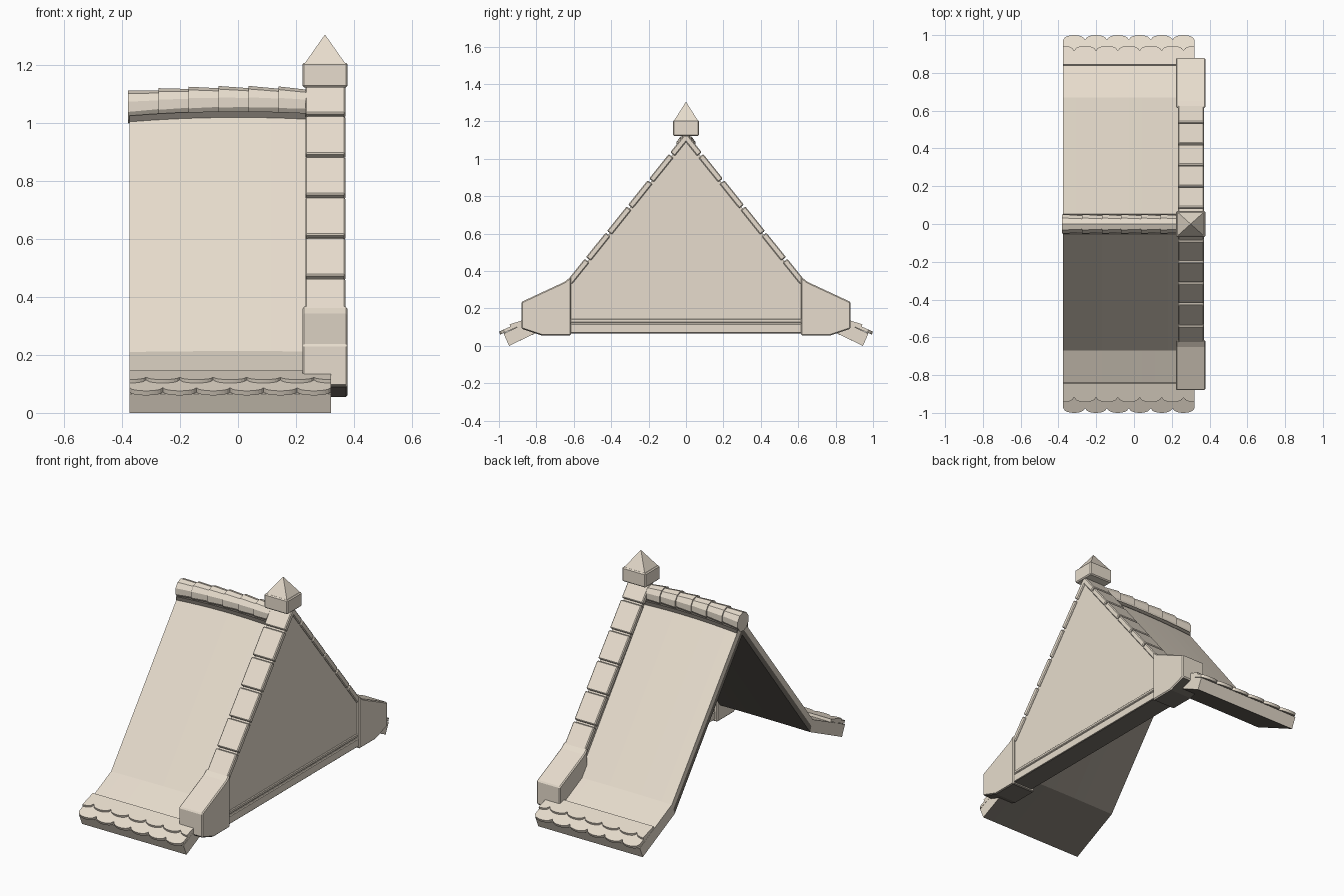
import bpy, bmesh, math
from mathutils import Matrix, Vector

if "Cube" in bpy.data.objects:
    bpy.data.objects.remove(bpy.data.objects["Cube"])


def material(name, colour):
    mat = bpy.data.materials.new(name)
    mat.diffuse_color = (*colour, 1)
    mat.use_nodes = True
    mat.node_tree.nodes["Principled BSDF"].inputs["Base Color"].default_value = mat.diffuse_color
    return mat


stone = material("warm_stone", (0.80, 0.72, 0.61))
dark = material("dark_underside", (0.19, 0.17, 0.145))


def finish(name, bm, bevel=0, mats=(stone,), under=False):
    """Make the object; with under=True downward faces take the second colour."""
    bmesh.ops.recalc_face_normals(bm, faces=bm.faces)
    bm.normal_update()
    if under:
        for f in bm.faces:
            f.material_index = int(f.normal.z < -0.5)
        mats = (stone, dark)
    me = bpy.data.meshes.new(name)
    bm.to_mesh(me)
    bm.free()
    for m in mats:
        me.materials.append(m)
    ob = bpy.data.objects.new(name, me)
    bpy.context.collection.objects.link(ob)
    if bevel:
        mod = ob.modifiers.new("bevel", "BEVEL")
        mod.width, mod.segments = bevel, 1
    return ob


def bow(x):
    """Slight hump of the ridge line."""
    return 0.015 * (1 - (x / 0.375) ** 2)


def extrude_x(name, profile, x0, x1, steps=1, bend=False, **style):
    """Sweep a closed (y, z) profile along x, optionally with the ridge hump."""
    bm = bmesh.new()
    rings = []
    for i in range(steps + 1):
        x = x0 + (x1 - x0) * i / steps
        rings.append([bm.verts.new((x, y, z + (bow(x) * z if bend else 0)))
                      for y, z in profile])
    n = len(profile)
    for a, b in zip(rings, rings[1:]):
        for k in range(n):
            bm.faces.new((a[k], a[(k + 1) % n], b[(k + 1) % n], b[k]))
    bm.faces.new(rings[0])
    bm.faces.new(rings[-1])
    return finish(name, bm, **style)


def box(name, size, matrix, **style):
    bm = bmesh.new()
    bmesh.ops.create_cube(bm, size=1, matrix=matrix @ Matrix.Diagonal((*size, 1)))
    return finish(name, bm, **style)


def mirrored(upper, lower):
    """Closed chevron from two right-hand chains that run from eave to ridge."""
    flip = lambda chain: [(-y, z) for y, z in reversed(chain[:-1])]
    return upper + flip(upper) + list(reversed(lower + flip(lower)))


# roof: folded shell with thick flared eaves, and a dark lining below
extrude_x("roof_shell", mirrored([(0.975, 0.065), (0.67, 0.21), (0, 1.068)],
                                 [(0.946, 0.0), (0.643, 0.145), (0.655, 0.177), (0, 1.018)]),
          -0.375, 0.32, 10, True, under=True)
extrude_x("roof_lining", mirrored([(0.655, 0.177), (0, 1.018)],
                                  [(0.643, 0.145), (0, 0.975)]),
          -0.375, 0.32, 10, True, mats=(dark,))

# ridge bed and overlapping ridge tiles
extrude_x("ridge_bed", [(-0.052, 1.025), (0.052, 1.025), (0.052, 1.004), (-0.052, 1.004)],
          -0.375, 0.245, 8, True, mats=(dark,))
edges = [-0.38, -0.275, -0.17, -0.068, 0.036, 0.14, 0.245]
for i, (a, b) in enumerate(zip(edges, edges[1:])):
    bm = bmesh.new()
    rings = []
    for x, r in ((a, 0.057), (b + 0.005, 0.049)):
        zc = 1.056 + bow(x)
        rings.append([bm.verts.new((x, 0.95 * r * math.cos(t), zc + r * math.sin(t)))
                      for t in (math.tau * (k + 0.5) / 10 for k in range(10))])
    for k in range(10):
        bm.faces.new((rings[0][k], rings[0][(k + 1) % 10],
                      rings[1][(k + 1) % 10], rings[1][k]))
    bm.faces.new(rings[0])
    bm.faces.new(rings[1])
    finish(f"ridge_tile_{i}", bm)


# scalloped eave tiles: two staggered rows per side
def tile_row(name, side, y0, y1, lift, shift):
    width, depth, thick, n = 0.1158, 0.028, 0.017, 72
    top = lambda y: 0.21 - 0.475 * (y - 0.67)
    start = Vector((0, y0, top(y0)))
    run = Vector((0, y1, top(y1) + lift)) - start
    along, up = run.normalized(), Vector((1, 0, 0)).cross(run.normalized())
    pts = [(-0.375, 0), (0.32, 0)]
    for i in range(n, -1, -1):
        x = -0.375 + 0.695 * i / n
        u = (((x + 0.375) / width + shift + 1e-6) % 1) * 2 - 1
        pts.append((x, run.length - depth + depth * math.sqrt(max(0, 1 - u * u))))
    bm = bmesh.new()
    lay = []
    for h in (0, thick):
        ring = []
        for x, s in pts:
            p = start + along * s + up * h
            ring.append(bm.verts.new((x, side * p.y, p.z)))
        lay.append(ring)
    m = len(pts)
    for k in range(m):
        bm.faces.new((lay[0][k], lay[0][(k + 1) % m], lay[1][(k + 1) % m], lay[1][k]))
    bm.faces.new(lay[0])
    bm.faces.new(lay[1])
    finish(name, bm)


# gable wall with sill beam and fillet
extrude_x("gable_wall", [(-0.63, 0.1), (0.63, 0.1), (0.63, 0.325), (0, 1.112),
                         (-0.63, 0.325)], 0.242, 0.362)
box("sill_beam", (0.134, 1.26, 0.05), Matrix.Translation((0.304, 0, 0.092)),
    bevel=0.004, under=True)
box("sill_fillet", (0.128, 1.26, 0.02), Matrix.Translation((0.304, 0, 0.134)), bevel=0.004)

# sloped coping blocks, kneeler stones and eave tiles on both sides
slope = math.atan(1.245)
seams = [1.135, 1.03, 0.89, 0.75, 0.61, 0.47, 0.345]
for side, tag in ((-1, "front"), (1, "back")):
    for i, (hi, lo) in enumerate(zip(seams, seams[1:])):
        zc = (hi + lo) / 2
        yc = (1.14 - zc) / 1.245
        length = (hi - lo) / math.sin(slope) - 0.012
        off = 0.016
        pos = (0.301, side * (yc - off * math.sin(slope)), zc - off * math.cos(slope))
        mat = Matrix.Translation(pos) @ Matrix.Rotation(-side * slope, 4, 'X')
        box(f"coping_{tag}_{i}", (0.138, length, 0.032), mat, bevel=0.005)
    kneeler = [(0.615, 0.055), (0.77, 0.055), (0.88, 0.092), (0.88, 0.235),
               (0.65, 0.342), (0.615, 0.37)]
    extrude_x(f"kneeler_{tag}", [(side * y, z) for y, z in kneeler],
              0.222, 0.378, bevel=0.006, under=True)
    tile_row(f"eave_tiles_lower_{tag}", side, 0.87, 0.993, 0.004, 0.0)
    tile_row(f"eave_tiles_upper_{tag}", side, 0.838, 0.938, 0.016, 0.5)

# pinnacle: block and pyramid cap
box("pinnacle_block", (0.156, 0.138, 0.085), Matrix.Translation((0.3, 0, 1.165)), bevel=0.006)
bm = bmesh.new()
base = [bm.verts.new((0.3 + sx * 0.071, sy * 0.064, 1.204))
        for sx, sy in ((-1, -1), (1, -1), (1, 1), (-1, 1))]
tip = bm.verts.new((0.3, 0, 1.305))
bm.faces.new(base)
for k in range(4):
    bm.faces.new((base[k], base[(k + 1) % 4], tip))
finish("pinnacle_cap", bm)
